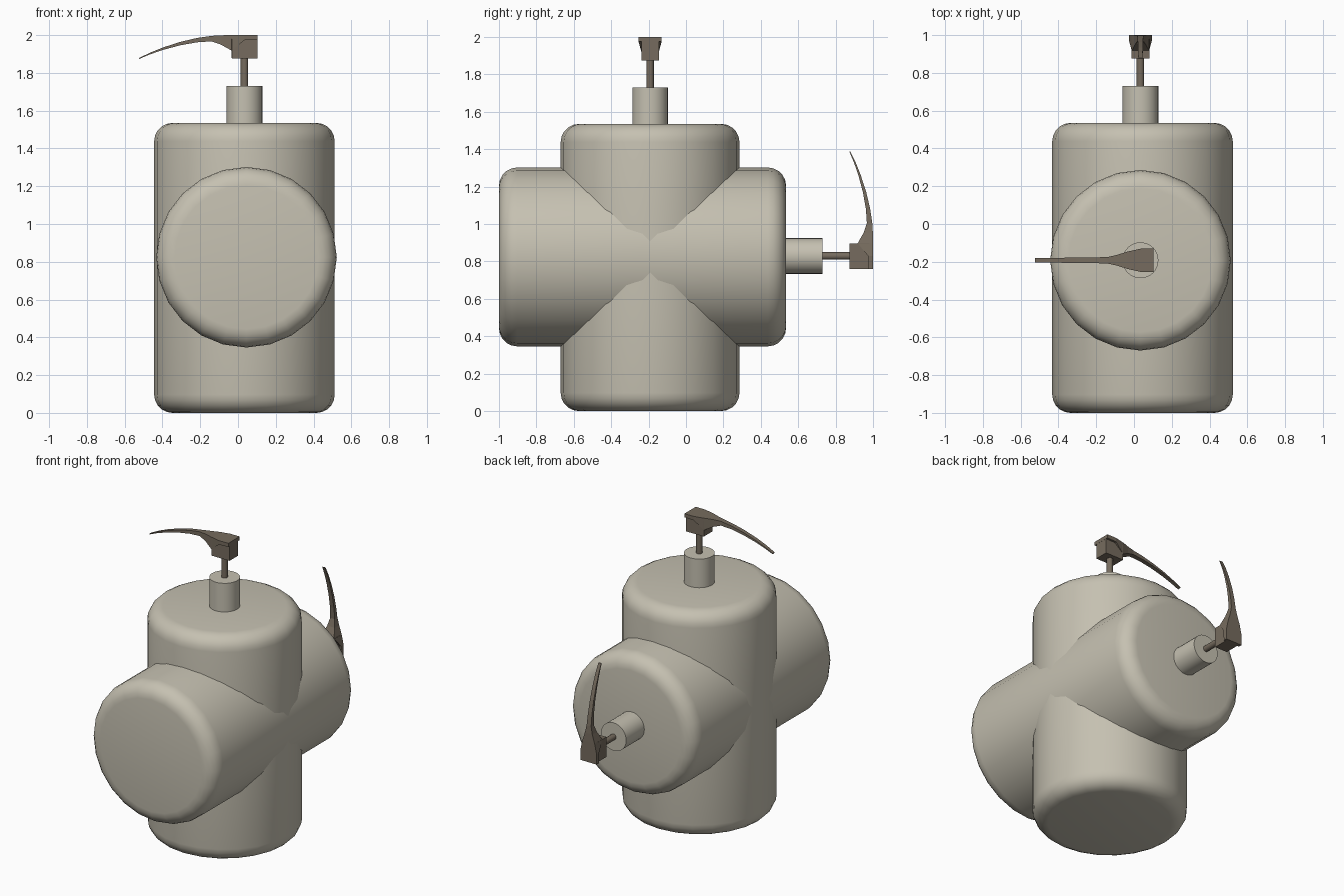
import bpy, bmesh, math
from mathutils import Matrix

cube = bpy.data.objects.get("Cube")
if cube:
    bpy.data.objects.remove(cube, do_unlink=True)


def material(name, rgb):
    m = bpy.data.materials.new(name)
    m.use_nodes = True
    m.diffuse_color = (*rgb, 1)
    m.node_tree.nodes["Principled BSDF"].inputs["Base Color"].default_value = (*rgb, 1)
    return m


CREAM = material("warm_cream", (0.56, 0.53, 0.44))
BROWN = material("dull_brown", (0.18, 0.148, 0.112))


def finish(name, bm, mat, matrix, smooth):
    bmesh.ops.recalc_face_normals(bm, faces=bm.faces)
    me = bpy.data.meshes.new(name)
    bm.to_mesh(me)
    bm.free()
    me.materials.append(mat)
    for p in me.polygons:  # caps stay flat
        p.use_smooth = smooth and len(p.vertices) == 4
    if smooth:
        me.set_sharp_from_angle(angle=math.radians(35))
    ob = bpy.data.objects.new(name, me)
    ob.matrix_world = matrix
    bpy.context.collection.objects.link(ob)
    return ob


def loft(name, rings, mat, matrix, smooth=False):
    """Skin a list of closed rings and cap both ends."""
    bm = bmesh.new()
    loops = [[bm.verts.new(p) for p in ring] for ring in rings]
    for a, b in zip(loops, loops[1:]):
        for i in range(len(a)):
            j = (i + 1) % len(a)
            bm.faces.new((a[i], a[j], b[j], b[i]))
    bm.faces.new(loops[0])
    bm.faces.new(loops[-1])
    return finish(name, bm, mat, matrix, smooth)


def lathe(name, profile, sides, mat, matrix):
    rings = [[(r * math.cos(2 * math.pi * i / sides),
               r * math.sin(2 * math.pi * i / sides), z) for i in range(sides)]
             for r, z in profile]
    return loft(name, rings, mat, matrix, True)


def box_ring(x, top, bottom, half):
    return [(x, -half, bottom), (x, half, bottom), (x, half, top), (x, -half, top)]


def bottle(prefix, frame, body_shift):
    # rounded body
    R, H, b, n = 0.478, 1.535, 0.097, 5
    arc = [(R - b + b * math.sin(t), b - b * math.cos(t))
           for t in (math.pi / 2 * i / n for i in range(n + 1))]
    profile = arc + [(r, H - z) for r, z in reversed(arc)]
    lathe(prefix + "_body", profile, 24, CREAM, frame @ Matrix.Translation(body_shift))
    # collar and stem
    lathe(prefix + "_collar", [(0.095, 1.52), (0.095, 1.73)], 32, CREAM, frame)
    lathe(prefix + "_stem", [(0.02, 1.72), (0.02, 1.89)], 16, BROWN, frame)
    # pump head block under the press plate
    loft(prefix + "_pump_block",
         [box_ring(-0.068, 1.98, 1.918, 0.044), box_ring(-0.067, 1.98, 1.875, 0.047),
          box_ring(0.069, 1.98, 1.875, 0.047)], BROWN, frame)
    # press plate running into the curved spout: x, top, bottom, half width
    sections = [(0.07, 2.0, 1.975, 0.061), (0.0, 2.0, 1.973, 0.061),
                (-0.068, 2.0, 1.918, 0.046), (-0.125, 1.999, 1.950, 0.028),
                (-0.175, 1.996, 1.967, 0.017), (-0.25, 1.985, 1.962, 0.015),
                (-0.34, 1.964, 1.946, 0.014), (-0.43, 1.935, 1.922, 0.013),
                (-0.50, 1.907, 1.898, 0.012), (-0.559, 1.878, 1.873, 0.011)]
    loft(prefix + "_spout", [box_ring(*s) for s in sections], BROWN, frame)


# standing bottle, spout towards -x
bottle("standing", Matrix.Translation((0.034, -0.192, 0)), (0, 0, 0))

# lying bottle, pump towards +y, spout upwards
lying = Matrix(((0, -1, 0, 0.034), (0, 0, 1, -1.0), (-1, 0, 0, 0.829), (0, 0, 0, 1)))
bottle("lying", lying, (0.005, -0.011, 0))
